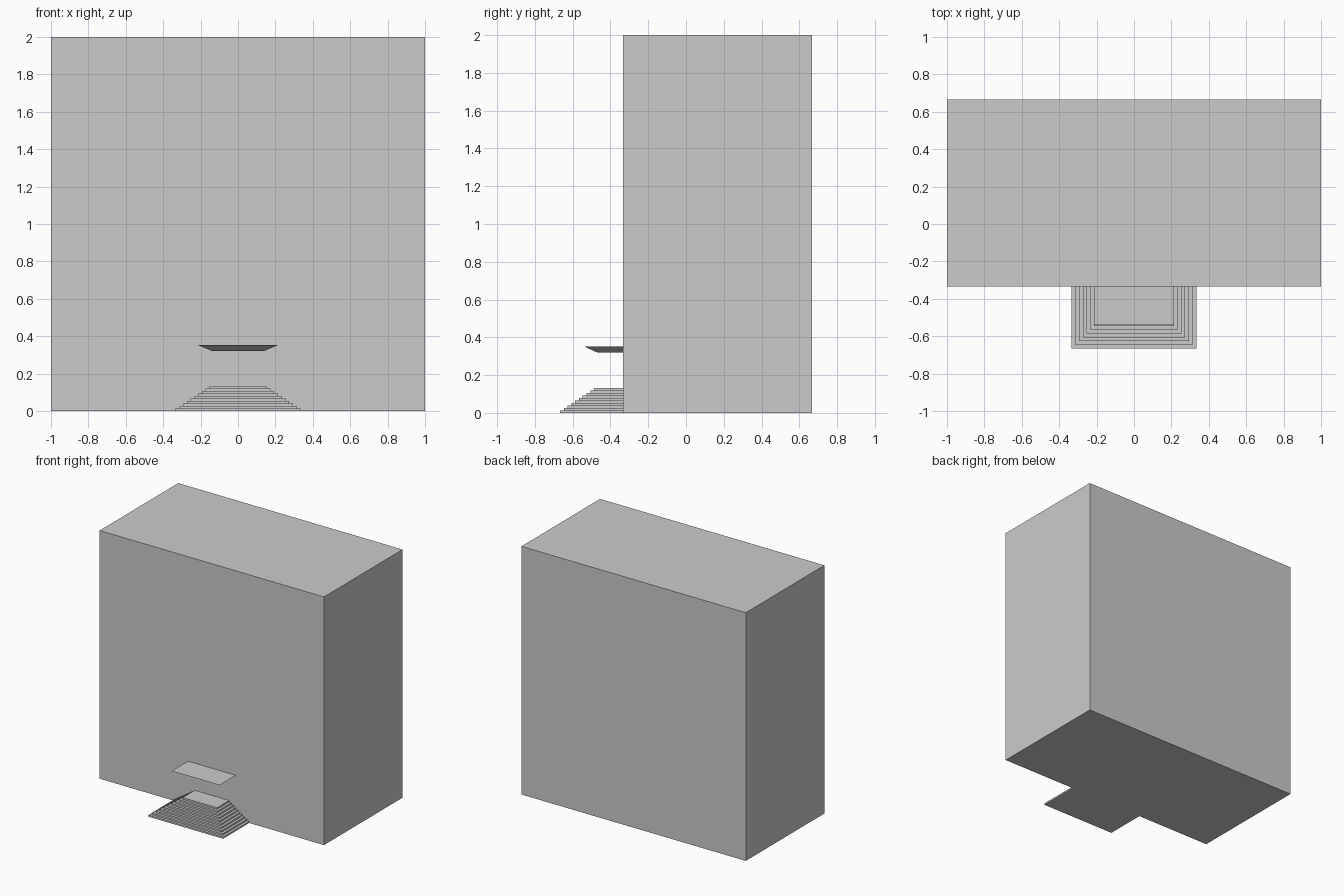
import bpy, bmesh

if "Cube" in bpy.data.objects:
    bpy.data.objects.remove(bpy.data.objects["Cube"])

WALL = -1 / 3  # y of the front wall


def frustum(name, lower, upper):
    """Solid between two level rectangles, each (x half width, y front, y back, z)."""
    bm = bmesh.new()
    rings = []
    for hw, y0, y1, z in (lower, upper):
        rings.append([bm.verts.new(p) for p in
                      ((-hw, y0, z), (hw, y0, z), (hw, y1, z), (-hw, y1, z))])
    a, b = rings
    bm.faces.new(a[::-1])
    bm.faces.new(b)
    for i in range(4):
        j = (i + 1) % 4
        bm.faces.new((a[i], a[j], b[j], b[i]))
    mesh = bpy.data.meshes.new(name)
    bm.to_mesh(mesh)
    bm.free()
    obj = bpy.data.objects.new(name, mesh)
    bpy.context.collection.objects.link(obj)
    return obj


# Main block
frustum("building", (1, WALL, 2 / 3, 0), (1, WALL, 2 / 3, 2))

# Entrance stairs, shrinking on three sides
STEPS, TREAD, RISE = 10, 0.02, 0.0133
for i in range(STEPS):
    hw = 1 / 3 - i * TREAD
    y0 = -2 / 3 + i * TREAD
    frustum(f"step_{i + 1}", (hw, y0, WALL, i * RISE), (hw, y0, WALL, (i + 1) * RISE))

# Canopy over the entrance, flaring upward
frustum("canopy", (0.137, -0.47, WALL, 0.32), (0.213, -0.54, WALL, 0.352))
